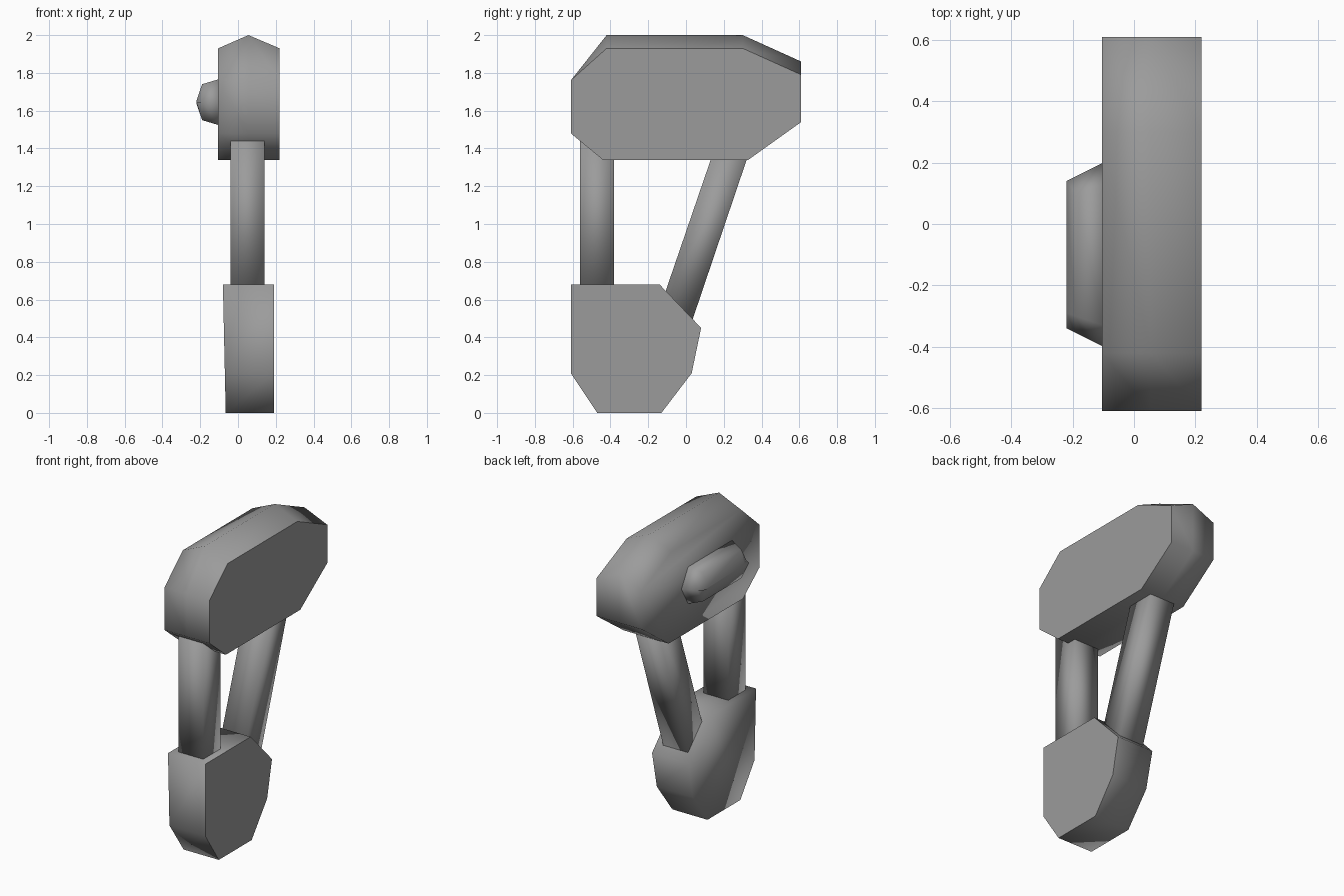
import bpy
import bmesh

cube = bpy.data.objects.get("Cube")
if cube:
    bpy.data.objects.remove(cube)

grey = bpy.data.materials.new("plain grey")
grey.use_nodes = True
colour = (0.33, 0.33, 0.33, 1)
grey.diffuse_color = colour
grey.node_tree.nodes["Principled BSDF"].inputs["Base Color"].default_value = colour


def loft(name, rings, sharp=lambda edge: False):
    """Join rings of (x, y, z) points, cap both ends, smooth except the sharp edges."""
    bm = bmesh.new()
    loops = [[bm.verts.new(p) for p in ring] for ring in rings]
    count = len(loops[0])
    for a, b in zip(loops, loops[1:]):
        for i in range(count):
            j = (i + 1) % count
            bm.faces.new((a[i], a[j], b[j], b[i]))
    bm.faces.new(loops[0])
    bm.faces.new(loops[-1])
    bmesh.ops.recalc_face_normals(bm, faces=bm.faces)
    for face in bm.faces:
        face.smooth = True
    for edge in bm.edges:
        edge.smooth = not sharp(edge)
    mesh = bpy.data.meshes.new(name)
    bm.to_mesh(mesh)
    bm.free()
    mesh.materials.append(grey)
    obj = bpy.data.objects.new(name, mesh)
    bpy.context.collection.objects.link(obj)
    return obj


def at_x(x, outline):
    return [(x, y, z) for y, z in outline]


def on_side(x):
    """Rule for edges that lie on the flat side at x."""
    return lambda edge: all(abs(v.co.x - x) < 0.001 for v in edge.verts)


# Upper housing: side outline with a raised ridge along the middle of the roof
lower = [(-0.61, 1.76), (-0.61, 1.48), (-0.44, 1.34), (0.33, 1.34), (0.61, 1.54)]
eaves = [(0.61, 1.79), (0.30, 1.93), (-0.42, 1.93)]
ridge = [(y, z + 0.07) for y, z in eaves]
loft("upper_housing",
     [at_x(-0.105, lower + eaves), at_x(0.055, lower + ridge), at_x(0.22, lower + eaves)],
     on_side(0.22))

# Side bump: three shrinking hexagons ending in a narrow crest
def hexagon(x, long_half, short_half, height):
    outline = [(-long_half, 0), (-short_half, height), (short_half, height),
               (long_half, 0), (short_half, -height), (-short_half, -height)]
    return at_x(x, [(y - 0.1, z + 1.645) for y, z in outline])


loft("side_bump", [hexagon(-0.10, 0.30, 0.23, 0.122),
                   hexagon(-0.19, 0.255, 0.20, 0.095),
                   hexagon(-0.22, 0.24, 0.19, 0.008)])

# Lower block: flat on the left, slightly tapered on the other side
block = [(-0.61, 0.68), (-0.14, 0.68), (0.08, 0.45), (0.03, 0.21),
         (-0.13, 0.0), (-0.47, 0.0), (-0.61, 0.21)]
loft("lower_block",
     [[(-0.065 - 0.022 * z, y, z) for y, z in block], at_x(0.19, block)],
     on_side(0.19))


# Square posts joining the two
def post(name, outline):
    loft(name, [at_x(-0.04, outline), at_x(0.14, outline)],
         lambda edge: all(v.co.y > outline[1][0] - 0.3 for v in edge.verts)
         and abs(edge.verts[0].co.z - edge.verts[1].co.z) > 0.2)


post("front_post", [(-0.56, 0.65), (-0.38, 0.65), (-0.38, 1.44), (-0.56, 1.44)])
post("slanted_post", [(-0.13, 0.58), (0.03, 0.48), (0.355, 1.44), (0.165, 1.44)])
